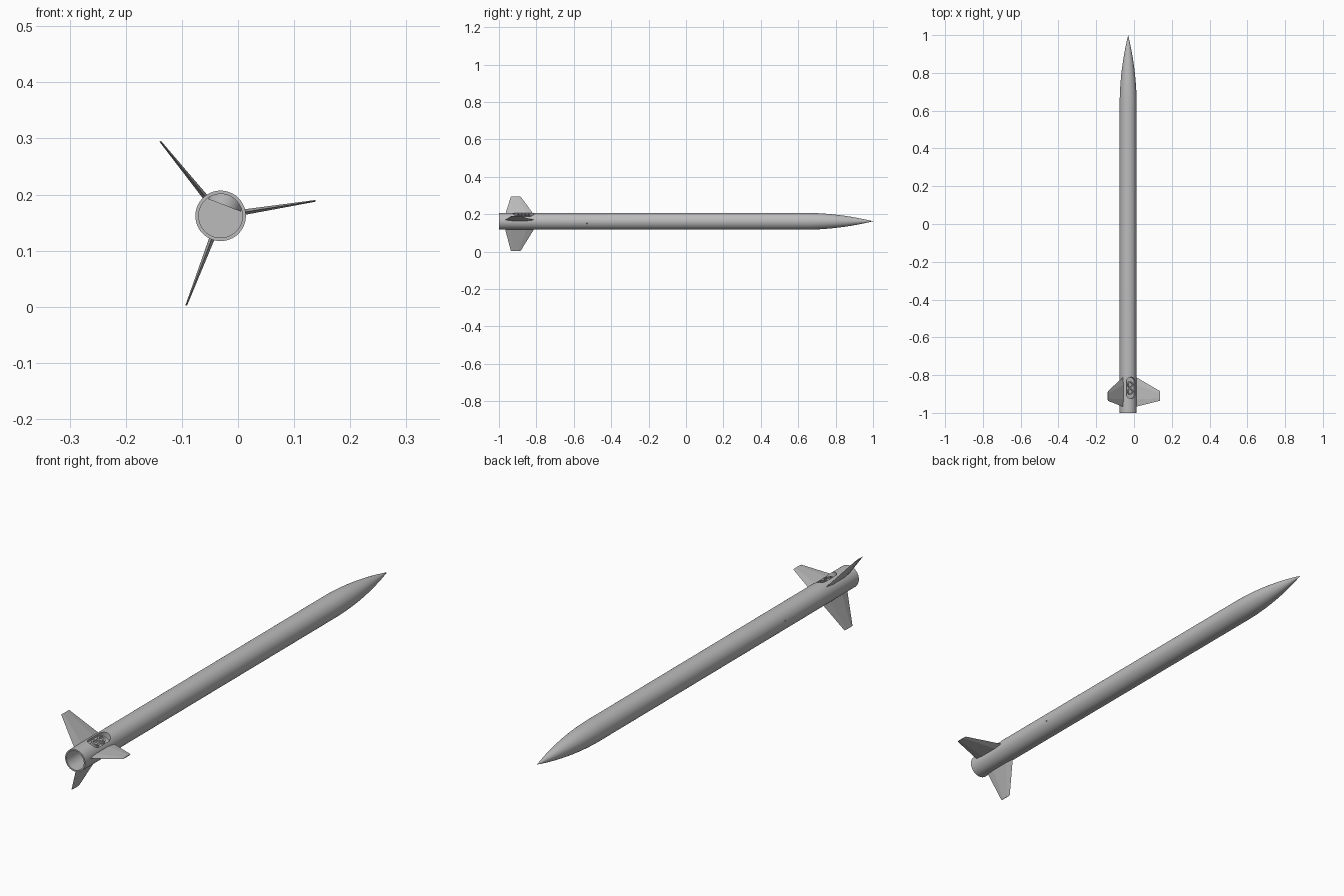
import bpy, bmesh, math
from mathutils import Matrix, Vector

if "Cube" in bpy.data.objects:
    bpy.data.objects.remove(bpy.data.objects["Cube"], do_unlink=True)

RADIUS = 0.045
AXIS = Matrix.Translation((-0.031, 0, 0.162))

grey = bpy.data.materials.new("light grey")
grey.use_nodes = True
grey.diffuse_color = (0.5, 0.5, 0.5, 1)
grey.node_tree.nodes["Principled BSDF"].inputs["Base Color"].default_value = (0.5, 0.5, 0.5, 1)


def radial(angle, y=0):
    """Frame on the rocket axis: local z points outwards, local y along the rocket."""
    return AXIS @ Matrix.Rotation(math.radians(90 - angle), 4, 'Y') @ Matrix.Translation((0, y, 0))


def make(name, bm, matrix):
    bm.transform(matrix)
    bmesh.ops.recalc_face_normals(bm, faces=bm.faces)
    mesh = bpy.data.meshes.new(name)
    bm.to_mesh(mesh)
    bm.free()
    mesh.materials.append(grey)
    obj = bpy.data.objects.new(name, mesh)
    bpy.context.collection.objects.link(obj)
    return obj


def select(obj):
    bpy.ops.object.select_all(action='DESELECT')
    obj.select_set(True)
    bpy.context.view_layer.objects.active = obj


def smooth(obj):
    select(obj)
    bpy.ops.object.shade_smooth_by_angle(angle=math.radians(30))


def cut(obj, cutter):
    cutter.hide_render = True
    mod = obj.modifiers.new("cut", 'BOOLEAN')
    mod.operation, mod.solver, mod.object = 'DIFFERENCE', 'EXACT', cutter
    select(obj)
    bpy.ops.object.modifier_apply(modifier=mod.name)
    bpy.data.objects.remove(cutter, do_unlink=True)


def lathe(name, profile, matrix, sides=64):
    """Revolve (radius, y) points around the local y axis."""
    bm = bmesh.new()
    verts = [bm.verts.new((r, y, 0)) for r, y in profile]
    edges = [bm.edges.new(pair) for pair in zip(verts, verts[1:])]
    bmesh.ops.spin(bm, geom=verts + edges, cent=(0, 0, 0), axis=(0, 1, 0),
                   angle=math.tau, steps=sides, use_duplicate=False)
    bmesh.ops.remove_doubles(bm, verts=bm.verts, dist=0.00001)
    return make(name, bm, matrix)


def stadium(name, half_width, half_length, low, high, matrix):
    """Prism with rounded ends, standing along local z."""
    bm = bmesh.new()
    straight = half_length - half_width
    verts = []
    for end in (1, -1):
        for i in range(17):
            a = math.pi * i / 16 + (0 if end == 1 else math.pi)
            verts.append(bm.verts.new((half_width * math.cos(a),
                                       end * straight + half_width * math.sin(a), low)))
    face = bm.faces.new(verts)
    new = bmesh.ops.extrude_face_region(bm, geom=[face])["geom"]
    bmesh.ops.translate(bm, vec=(0, 0, high - low),
                        verts=[v for v in new if isinstance(v, bmesh.types.BMVert)])
    return make(name, bm, matrix)


def cylinder(name, radius, depth, matrix, sides=32):
    bm = bmesh.new()
    bmesh.ops.create_cone(bm, cap_ends=True, segments=sides, radius1=radius,
                          radius2=radius, depth=depth)
    return make(name, bm, matrix)


# Body tube with a pointed, curved nose
NOSE = 0.63
nose = [(RADIUS * (1 - (i / 16) ** 2), NOSE + (1 - NOSE) * i / 16) for i in range(17)]
body = lathe("body", [(0, -1), (RADIUS, -1)] + nose, AXIS)

# Open tail, leaving the housing of the side pocket standing inside it
POCKET_ANGLE, POCKET_Y = 69, -0.868
bore = lathe("bore_cutter", [(0, -1.05), (0.039, -1.05), (0.039, -0.8), (0, -0.8)], AXIS)
cut(bore, stadium("housing_cutter", 0.031, 0.064, 0.02, 0.06, radial(POCKET_ANGLE, POCKET_Y)))
cut(body, bore)

# Side pocket between two fins
cut(body, stadium("pocket_cutter", 0.025, 0.057, 0.024, 0.06, radial(POCKET_ANGLE, POCKET_Y)))

# Small vent holes on opposite sides
for angle in (165, 345):
    cut(body, cylinder("vent_cutter", 0.003, 0.02,
                       radial(angle, -0.53) @ Matrix.Translation((0, 0, RADIUS)), 12))
smooth(body)

# Two round ports standing in the pocket
for i, y in enumerate((-0.85, -0.887)):
    frame = radial(POCKET_ANGLE, y)
    port = cylinder(f"port_{i + 1}", 0.016, 0.014, frame @ Matrix.Translation((0, 0, 0.030)))
    cut(port, cylinder("port_cutter", 0.010, 0.02, frame @ Matrix.Translation((0, 0, 0.039))))
    smooth(port)

# Three tapered fins with sharp leading and trailing edges
for i in range(3):
    bm = bmesh.new()
    rings = []
    for z, back, front, half in ((0.041, -0.968, -0.81, 0.005), (0.171, -0.936, -0.885, 0.0015)):
        inset = (front - back) * 0.25
        outline = [(0, back), (half, back + inset), (half, front - inset),
                   (0, front), (-half, front - inset), (-half, back + inset)]
        rings.append([bm.verts.new((x, y, z)) for x, y in outline])
        bm.faces.new(rings[-1])
    for k in range(6):
        n = (k + 1) % 6
        bm.faces.new((rings[0][k], rings[0][n], rings[1][n], rings[1][k]))
    make(f"fin_{i + 1}", bm, radial(9 + 120 * i))
